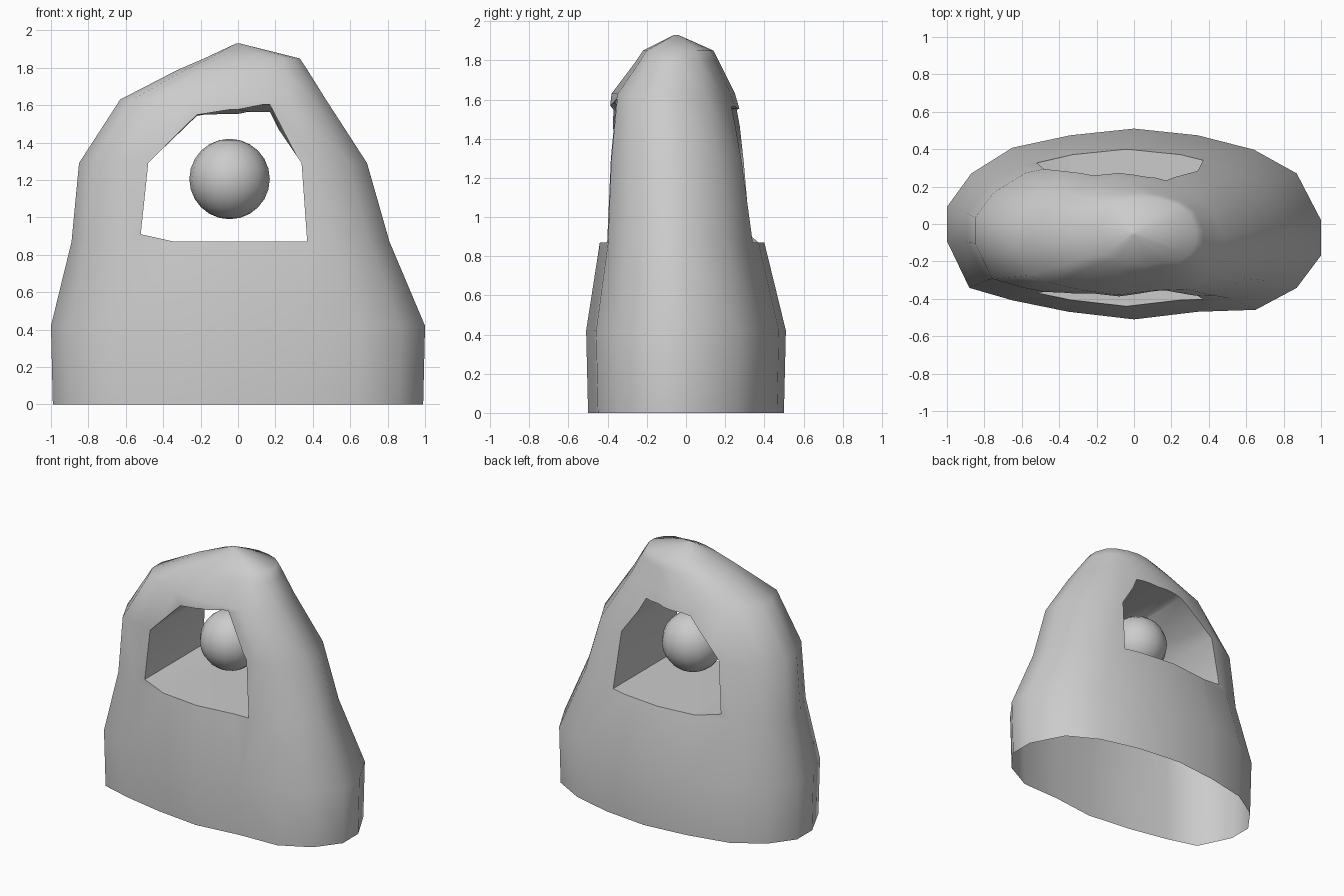
import bpy, bmesh, math

if "Cube" in bpy.data.objects:
    bpy.data.objects.remove(bpy.data.objects["Cube"])

grey = bpy.data.materials.new("light_grey")
grey.use_nodes = True
grey.diffuse_color = (0.6, 0.6, 0.6, 1)
grey.node_tree.nodes["Principled BSDF"].inputs["Base Color"].default_value = (0.6, 0.6, 0.6, 1)


def make_object(name, bm):
    bmesh.ops.recalc_face_normals(bm, faces=bm.faces)
    mesh = bpy.data.meshes.new(name)
    bm.to_mesh(mesh)
    bm.free()
    mesh.materials.append(grey)
    obj = bpy.data.objects.new(name, mesh)
    bpy.context.collection.objects.link(obj)
    return obj


def loft(name, loops):
    """Skin closed loops in order and cap both ends."""
    bm = bmesh.new()
    rings = [[bm.verts.new(p) for p in loop] for loop in loops]
    for a, b in zip(rings, rings[1:]):
        for i in range(len(a)):
            j = (i + 1) % len(a)
            bm.faces.new((a[i], a[j], b[j], b[i]))
    bm.faces.new(rings[0])
    bm.faces.new(rings[-1])
    return make_object(name, bm)


def smooth(obj, degrees):
    bpy.ops.object.select_all(action="DESELECT")
    obj.select_set(True)
    bpy.context.view_layer.objects.active = obj
    bpy.ops.object.shade_smooth_by_angle(angle=math.radians(degrees))


# Plan outline of the body, scaled to fit each level
outline = [(-1, .18), (-.87, .53), (-.65, .8), (-.34, .93), (0, 1), (.34, .93),
           (.64, .78), (.87, .53), (1, .04), (1, -.33), (.87, -.67), (.65, -.9),
           (.34, -.92), (0, -1), (-.35, -.92), (-.65, -.8), (-.88, -.67), (-1, -.18)]

# Levels: height, x range, y range
levels = [(0, -.99, .99, -.5, .5),
          (.42, -1, 1, -.51, .51),
          (.87, -.89, .81, -.44, .4),
          (1.29, -.85, .69, -.42, .35),
          (1.63, -.63, .47, -.38, .25),
          (1.79, -.32, .37, -.26, .17),
          (1.85, -.18, .33, -.22, .14),
          (1.93, -.01, .01, -.06, -.04)]


def ring(z, x0, x1, y0, y1):
    return [((x0 + x1) / 2 + u * (x1 - x0) / 2,
             (y0 + y1) / 2 + v * (y1 - y0) / 2, z) for u, v in outline]


body = loft("body_shell", [ring(*level) for level in levels])

# Opening passing from front to back, slightly taller at the front
sides = [(-.48, 1.29), (-.52, .91), (-.34, .87), (.37, .87), (.34, 1.29)]
front_top = [(.17, 1.62), (0, 1.585), (-.22, 1.55)]
back_top = [(.17, 1.54), (0, 1.54), (-.22, 1.54)]
cutter = loft("opening_cutter", [[(x, y, z) for x, z in sides + top]
                                 for y, top in ((-.6, front_top), (.6, back_top))])
cutter.hide_render = True
cutter.hide_set(True)

cut = body.modifiers.new("opening", "BOOLEAN")
cut.operation = "DIFFERENCE"
cut.solver = "EXACT"
cut.object = cutter
bpy.context.view_layer.objects.active = body
bpy.ops.object.modifier_apply(modifier=cut.name)
bpy.data.objects.remove(cutter)

# Open underside
bm = bmesh.new()
bm.from_mesh(body.data)
floor = [f for f in bm.faces if all(v.co.z < .01 for v in f.verts)]
bmesh.ops.delete(bm, geom=floor, context="FACES")
bm.to_mesh(body.data)
bm.free()
smooth(body, 50)

# Ball hanging in the opening
bm = bmesh.new()
bmesh.ops.create_uvsphere(bm, u_segments=16, v_segments=12, radius=.215)
ball = make_object("ball", bm)
ball.location = (-.045, -.02, 1.205)
smooth(ball, 60)
